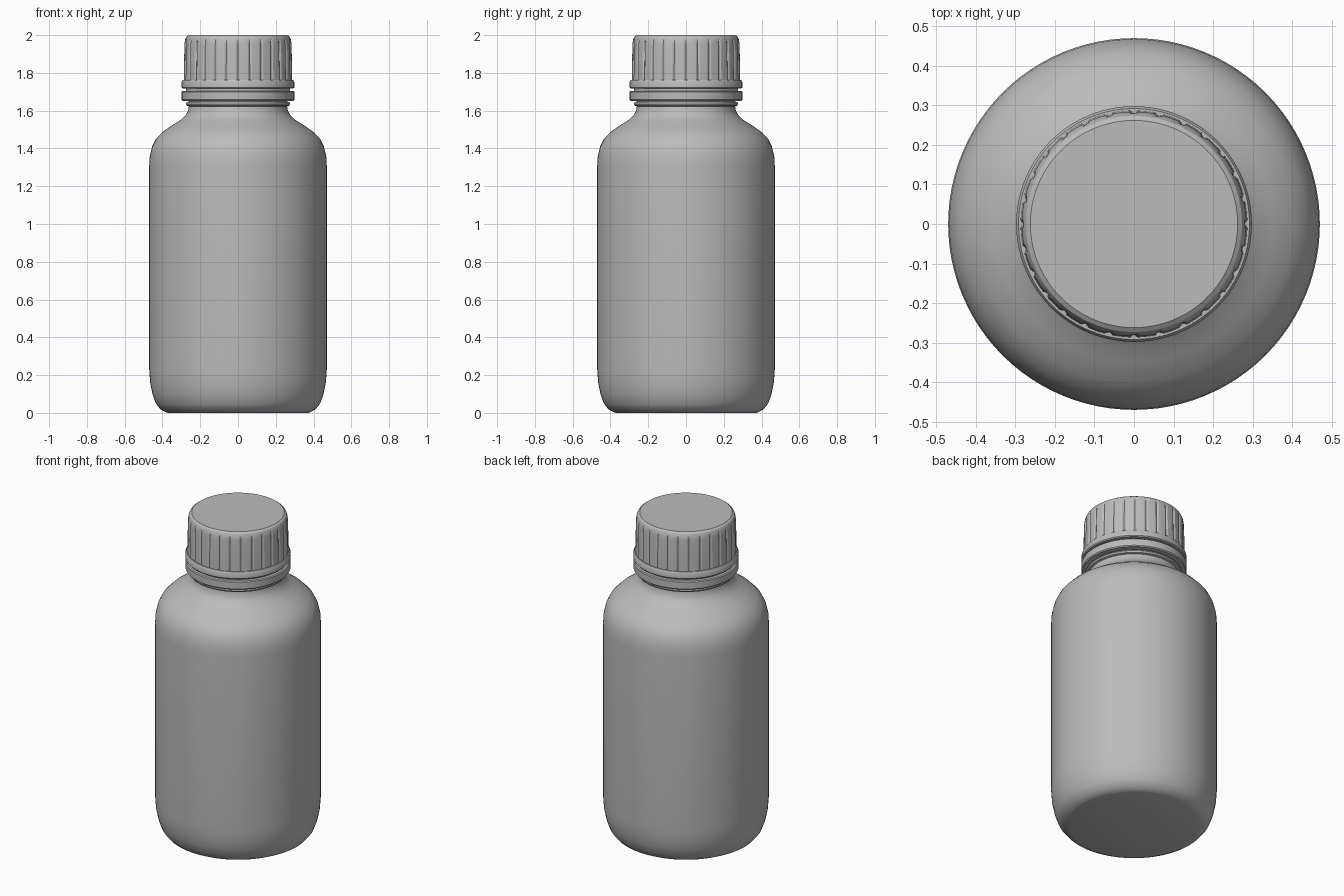
import bpy, bmesh, math

old = bpy.data.objects.get("Cube")
if old:
    bpy.data.objects.remove(old, do_unlink=True)


def material(name, rgb):
    m = bpy.data.materials.new(name)
    m.use_nodes = True
    m.diffuse_color = (*rgb, 1)
    m.node_tree.nodes["Principled BSDF"].inputs["Base Color"].default_value = (*rgb, 1)
    return m


GREY = material("plain grey", (0.5, 0.5, 0.5))


def lathe(name, profile, segments=96, radius_at=None, angle=35):
    """Revolve (radius, height) pairs around z and cap both ends."""
    bm = bmesh.new()
    rings = []
    for r, z in profile:
        ring = []
        for i in range(segments):
            a = math.tau * i / segments
            rr = radius_at(r, z, i) if radius_at else r
            ring.append(bm.verts.new((rr * math.cos(a), rr * math.sin(a), z)))
        rings.append(ring)
    for lo, hi in zip(rings, rings[1:]):
        for i in range(segments):
            j = (i + 1) % segments
            bm.faces.new((lo[i], lo[j], hi[j], hi[i]))
    bm.faces.new(rings[0][::-1])
    bm.faces.new(rings[-1])
    bmesh.ops.recalc_face_normals(bm, faces=bm.faces)
    mesh = bpy.data.meshes.new(name)
    bm.to_mesh(mesh)
    bm.free()
    obj = bpy.data.objects.new(name, mesh)
    bpy.context.collection.objects.link(obj)
    mesh.materials.append(GREY)
    bpy.ops.object.select_all(action="DESELECT")
    obj.select_set(True)
    bpy.context.view_layer.objects.active = obj
    bpy.ops.object.shade_smooth_by_angle(angle=math.radians(angle))
    return obj


# Bottle body: rounded foot, straight wall, domed shoulder, neck
lathe("bottle_body", [
    (0.37, 0.0), (0.385, 0.005), (0.41, 0.018), (0.435, 0.05), (0.453, 0.10),
    (0.465, 0.16), (0.47, 0.23), (0.47, 1.31), (0.467, 1.36), (0.455, 1.41),
    (0.435, 1.45), (0.40, 1.487), (0.35, 1.522), (0.305, 1.55), (0.278, 1.575),
    (0.264, 1.60), (0.26, 1.625), (0.26, 1.70)])

# Neck bead just under the cap
lathe("neck_bead", [(0.258, 1.622), (0.272, 1.627), (0.276, 1.636),
                    (0.272, 1.645), (0.258, 1.65)])

# Tamper band, bridge and skirt ring
lathe("tamper_band", [(0.27, 1.652), (0.293, 1.652), (0.298, 1.658),
                      (0.298, 1.70), (0.293, 1.705), (0.27, 1.705)])
lathe("band_bridge", [(0.275, 1.70), (0.275, 1.73)])
lathe("skirt_ring", [(0.27, 1.717), (0.293, 1.717), (0.298, 1.723),
                     (0.298, 1.752), (0.292, 1.762), (0.27, 1.762)])

# Screw cap with narrow vertical grip grooves, fading out at the rounded top
GRIPS, STEPS = 28, 6


def grip(r, z, i):
    groove = 0.006 if i % STEPS == 0 and z < 1.97 else 0
    return r - groove


lathe("screw_cap", [(0.287, 1.75), (0.284, 1.95), (0.282, 1.965), (0.279, 1.98),
                    (0.273, 1.992), (0.262, 2.0)],
      segments=GRIPS * STEPS, radius_at=grip, angle=25)
